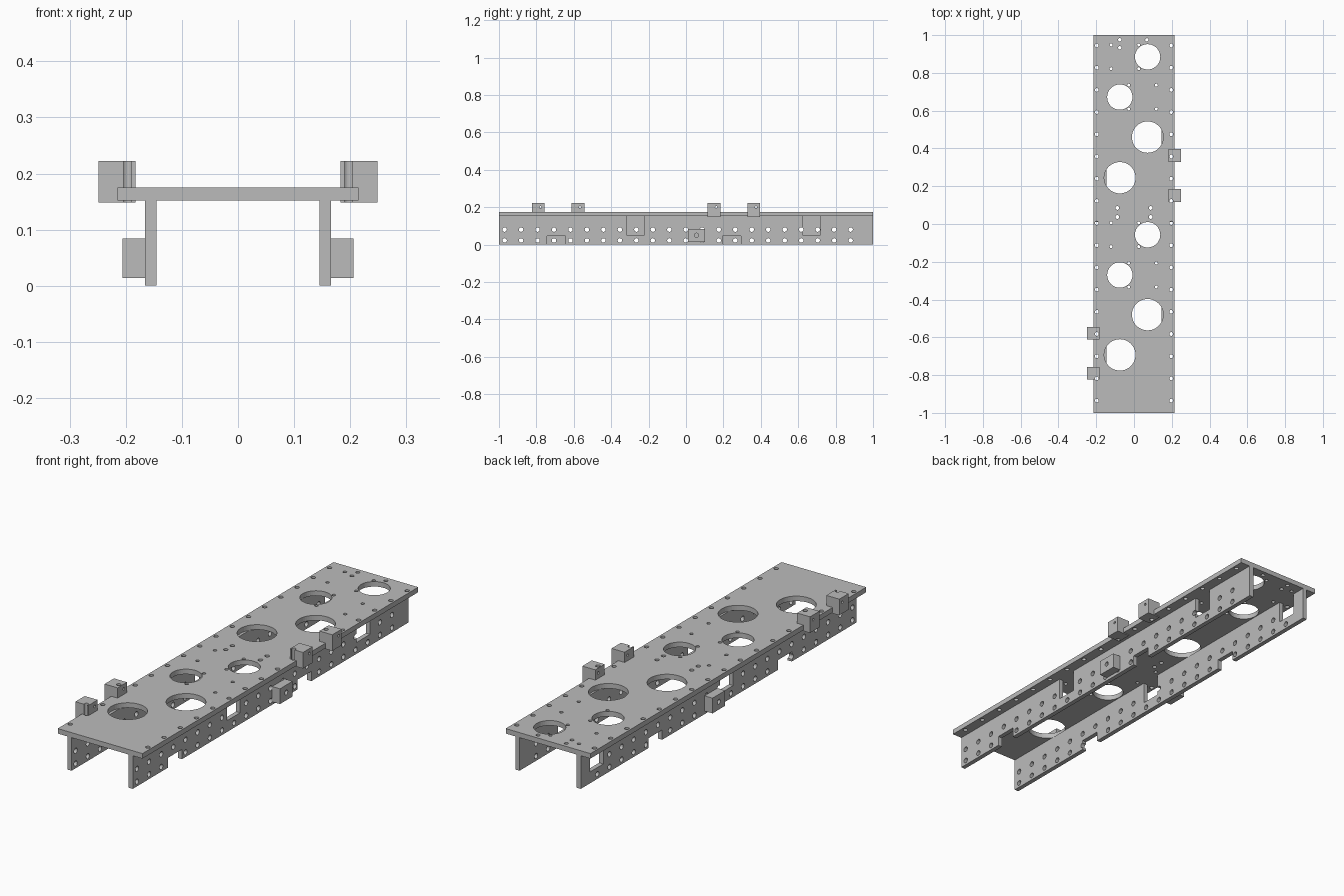
import bpy, bmesh
from mathutils import Matrix, Vector

cube = bpy.data.objects.get("Cube")
if cube:
    bpy.data.objects.remove(cube, do_unlink=True)

gray = bpy.data.materials.new("light gray")
gray.use_nodes = True
gray.diffuse_color = (0.5, 0.5, 0.5, 1)
gray.node_tree.nodes["Principled BSDF"].inputs["Base Color"].default_value = (0.5, 0.5, 0.5, 1)


def add_box(bm, x, y, z):
    """Box from (min, max) pairs."""
    mid = Vector([(a + b) / 2 for a, b in (x, y, z)])
    size = [abs(b - a) for a, b in (x, y, z)]
    bmesh.ops.create_cube(bm, size=1, matrix=Matrix.Translation(mid) @ Matrix.Diagonal((*size, 1)))


def add_bore(bm, centre, radius, axis="Z", depth=0.3, sides=16):
    turn = Matrix.Rotation(1.5707963, 4, "Y") if axis == "X" else Matrix()
    bmesh.ops.create_cone(bm, cap_ends=True, segments=sides, radius1=radius, radius2=radius,
                          depth=depth, matrix=Matrix.Translation(centre) @ turn)


def make_object(name, bm):
    mesh = bpy.data.meshes.new(name)
    bm.to_mesh(mesh)
    bm.free()
    obj = bpy.data.objects.new(name, mesh)
    mesh.materials.append(gray)
    bpy.context.collection.objects.link(obj)
    return obj


def cut(obj, *cutters):
    """Subtract each cutter mesh, bake the result and drop the cutters."""
    helpers = []
    for bm in cutters:
        helper = make_object("cutter", bm)
        helper.hide_render = True
        mod = obj.modifiers.new("cut", "BOOLEAN")
        mod.operation, mod.solver, mod.object = "DIFFERENCE", "EXACT", helper
        helpers.append(helper)
    bpy.context.view_layer.update()
    graph = bpy.context.evaluated_depsgraph_get()
    baked = bpy.data.meshes.new_from_object(obj.evaluated_get(graph))
    obj.modifiers.clear()
    obj.data = baked
    for helper in helpers:
        bpy.data.objects.remove(helper, do_unlink=True)


def box_object(name, x, y, z):
    bm = bmesh.new()
    add_box(bm, x, y, z)
    return make_object(name, bm)


EDGE_HOLES = [0.945 - 0.1175 * i for i in range(17)]
WINDOW_RIGHT, WINDOW_LEFT = (0.885, -0.057), (0.672, -0.27)
NOTCH_RIGHT, NOTCH_LEFT = (0.46, -0.48), (0.245, -0.693)

# Top plate with large openings and screw holes
deck = box_object("top_plate", (-0.215, 0.215), (-1, 1), (0.152, 0.175))
holes = bmesh.new()
for x, pattern_x, windows, notches in ((0.072, -0.048, WINDOW_RIGHT, NOTCH_RIGHT),
                                       (-0.075, 0.045, WINDOW_LEFT, NOTCH_LEFT)):
    for y in windows:
        add_bore(holes, (x, y, 0.16), 0.067, sides=48)
        for sx in (-1, 1):
            for sy in (-1, 1):
                add_bore(holes, (pattern_x + sx * 0.073, y + sy * 0.063, 0.16), 0.008)
    for y in notches:
        add_bore(holes, (x, y, 0.16), 0.083, sides=48)
for side in (-1, 1):
    for y in EDGE_HOLES:
        add_bore(holes, (side * 0.197, y, 0.16), 0.01)
    for y in (0.085, 0.037):
        add_bore(holes, (side * 0.088, y, 0.16), 0.01)
for x, y in ((-0.075, 0.975), (-0.075, 0.933), (0.068, 0.975)):
    add_bore(holes, (x, y, 0.16), 0.009)
cut(deck, holes)

# Side walls with two hole rows, windows and bottom notches
for side, label, windows, notches in ((1, "left", WINDOW_LEFT, NOTCH_LEFT),
                                      (-1, "right", WINDOW_RIGHT, NOTCH_RIGHT)):
    wall = box_object(label + "_wall", (side * 0.145, side * 0.166), (-1, 1), (0, 0.152))
    rows, openings = bmesh.new(), bmesh.new()
    for i in range(22):
        for z in (0.08, 0.022):
            add_bore(rows, (side * 0.155, -0.97 + 0.0881 * i, z), 0.012, "X", 0.1)
    for y in windows:
        add_box(openings, (side * 0.1, side * 0.2), (y - 0.048, y + 0.048), (0.052, 0.2))
    for y in notches:
        add_box(openings, (side * 0.1, side * 0.2), (y - 0.05, y + 0.05), (-0.1, 0.045))
    cut(wall, rows, openings)

    # Small block on the outside of the wall
    block = box_object(label + "_wall_block", (side * 0.166, side * 0.206), (0.01, 0.102), (0.014, 0.084))
    bore = bmesh.new()
    add_bore(bore, (side * 0.2, 0.056, 0.05), 0.011, "X", 0.06)
    cut(block, bore)

    # Pair of clamp blocks on the plate edge, bored by the edge holes
    for name, y in (("front", 0.15), ("rear", 0.362)):
        if side < 0:
            y -= 0.94
        clamp = box_object(f"{label}_{name}_clamp", (side * 0.183, side * 0.249),
                           (y - 0.034, y + 0.034), (0.148, 0.222))
        screws, cross = bmesh.new(), bmesh.new()
        for hole_y in EDGE_HOLES:
            add_bore(screws, (side * 0.197, hole_y, 0.18), 0.01)
        add_bore(cross, (side * 0.215, y + 0.012, 0.2), 0.006, "X", 0.2)
        cut(clamp, screws, cross)
